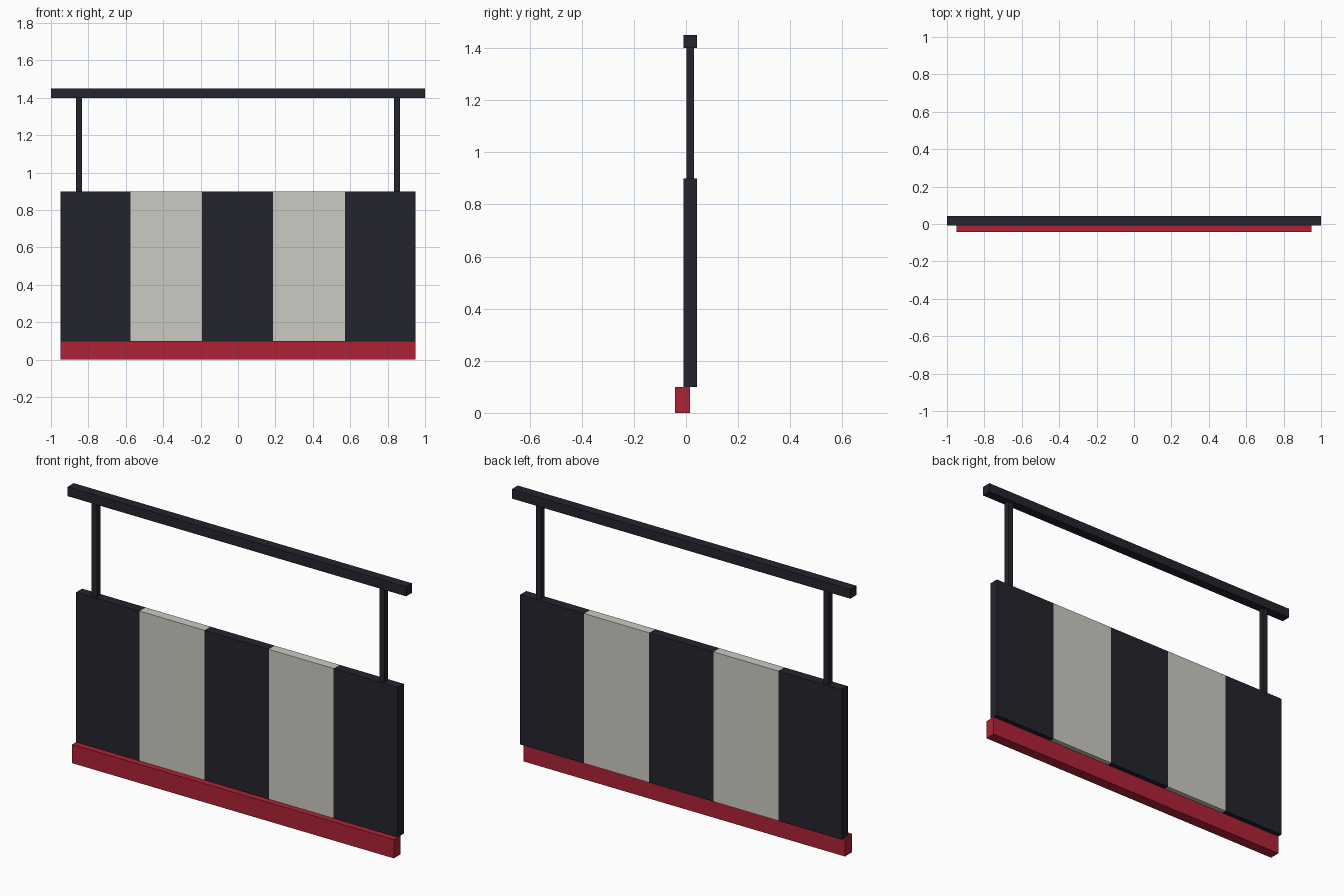
import bpy
import bmesh
from mathutils import Vector

if "Cube" in bpy.data.objects:
    bpy.data.objects.remove(bpy.data.objects["Cube"])


def material(name, rgb):
    m = bpy.data.materials.new(name)
    m.diffuse_color = (*rgb, 1.0)
    m.use_nodes = True
    m.node_tree.nodes["Principled BSDF"].inputs["Base Color"].default_value = m.diffuse_color
    return m


dark = material("dark navy", (0.017, 0.017, 0.027))
light = material("warm light grey", (0.60, 0.59, 0.54))
red = material("deep red", (0.43, 0.016, 0.037))


def box(name, x, y, z, mat):
    """Box from (min, max) ranges on each axis."""
    bm = bmesh.new()
    bmesh.ops.create_cube(bm, size=1)
    lo, hi = Vector((x[0], y[0], z[0])), Vector((x[1], y[1], z[1]))
    for v in bm.verts:
        v.co = Vector([lo[i] + (v.co[i] + 0.5) * (hi[i] - lo[i]) for i in range(3)])
    mesh = bpy.data.meshes.new(name)
    bm.to_mesh(mesh)
    bm.free()
    mesh.materials.append(mat)
    ob = bpy.data.objects.new(name, mesh)
    bpy.context.collection.objects.link(ob)
    return ob


BODY_Y = (-0.009, 0.042)

# Red plinth, set slightly forward of the panels
box("base_plinth", (-0.95, 0.95), (-0.042, 0.016), (0, 0.1), red)

# Alternating dark and light panels
edges = [-0.95, -0.575, -0.192, 0.188, 0.572, 0.95]
for i in range(5):
    box(f"panel_{i + 1}", (edges[i], edges[i + 1]), BODY_Y, (0.1, 0.9),
        light if i % 2 else dark)

# Two posts carrying the top rail
for side, cx in (("left", -0.85), ("right", 0.85)):
    box(f"{side}_post", (cx - 0.015, cx + 0.015), (0.001, 0.031), (0.9, 1.4), dark)

box("top_rail", (-1, 1), BODY_Y, (1.4, 1.45), dark)
